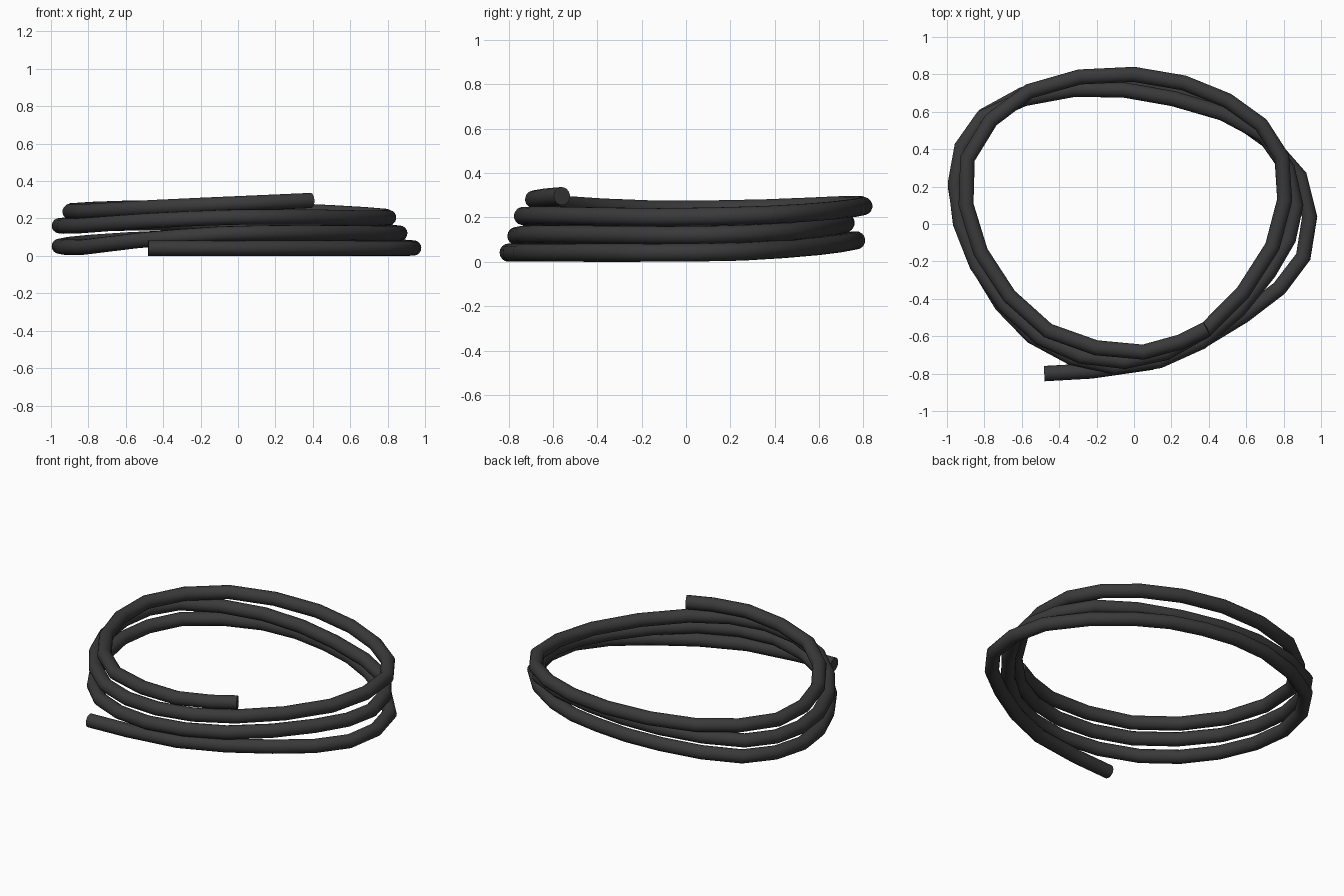
import bpy
from mathutils import Vector

if "Cube" in bpy.data.objects:
    bpy.data.objects.remove(bpy.data.objects["Cube"])

RADIUS = 0.041

# Guide points along the coiled hose, from the loose lower end to the upper end
GUIDES = [Vector(p) for p in (
    # lowest loop
    (-0.48, -0.80, 0.045), (0.09, -0.74, 0.045), (0.585, -0.49, 0.045),
    (0.905, -0.175, 0.045), (0.885, 0.255, 0.05), (0.50, 0.60, 0.075),
    (0.10, 0.74, 0.095), (-0.35, 0.755, 0.10), (-0.80, 0.58, 0.075),
    (-0.955, 0.20, 0.055), (-0.83, -0.23, 0.05), (-0.545, -0.60, 0.085),
    # middle loop
    (-0.10, -0.765, 0.12), (0.36, -0.63, 0.128), (0.72, -0.26, 0.125),
    (0.865, 0.10, 0.125), (0.695, 0.475, 0.14), (0.21, 0.67, 0.165),
    (-0.32, 0.72, 0.18), (-0.81, 0.57, 0.175), (-0.955, 0.22, 0.165),
    (-0.84, -0.22, 0.165), (-0.50, -0.61, 0.19),
    # top loop
    (-0.05, -0.735, 0.21), (0.38, -0.57, 0.212), (0.74, -0.12, 0.205),
    (0.79, 0.36, 0.215), (0.50, 0.66, 0.235), (0.0, 0.80, 0.255),
    (-0.56, 0.71, 0.26), (-0.89, 0.35, 0.245), (-0.82, -0.15, 0.24),
    (-0.46, -0.57, 0.262), (0.05, -0.685, 0.285), (0.39, -0.56, 0.30))]


def midpoint(a, b, c, d):
    """Rounded halfway point between b and c."""
    return (b + c) * 0.5625 - (a + d) * 0.0625


# Two straight segments per guide step give the slightly angular bends
path = []
for i, p in enumerate(GUIDES[:-1]):
    before = GUIDES[max(i - 1, 0)]
    after = GUIDES[min(i + 2, len(GUIDES) - 1)]
    path += [p, midpoint(before, p, GUIDES[i + 1], after)]
path.append(GUIDES[-1])

# Hose: round tube swept along the path, with closed ends
curve = bpy.data.curves.new("coiled_hose", 'CURVE')
curve.dimensions = '3D'
curve.bevel_depth = RADIUS
curve.bevel_resolution = 6
curve.use_fill_caps = True
spline = curve.splines.new('POLY')
spline.points.add(len(path) - 1)
for point, co in zip(spline.points, path):
    point.co = (*co, 1.0)

rubber = bpy.data.materials.new("dark_grey_rubber")
rubber.diffuse_color = (0.042, 0.042, 0.042, 1.0)
rubber.use_nodes = True
rubber.node_tree.nodes["Principled BSDF"].inputs["Base Color"].default_value = rubber.diffuse_color
curve.materials.append(rubber)

hose = bpy.data.objects.new("coiled_hose", curve)
bpy.context.collection.objects.link(hose)
bpy.context.view_layer.objects.active = hose
hose.select_set(True)
bpy.ops.object.convert(target='MESH')
bpy.ops.object.shade_smooth_by_angle()

# Rest the hose on the ground
hose = bpy.context.object
lowest = min(v.co.z for v in hose.data.vertices)
for v in hose.data.vertices:
    v.co.z -= lowest
